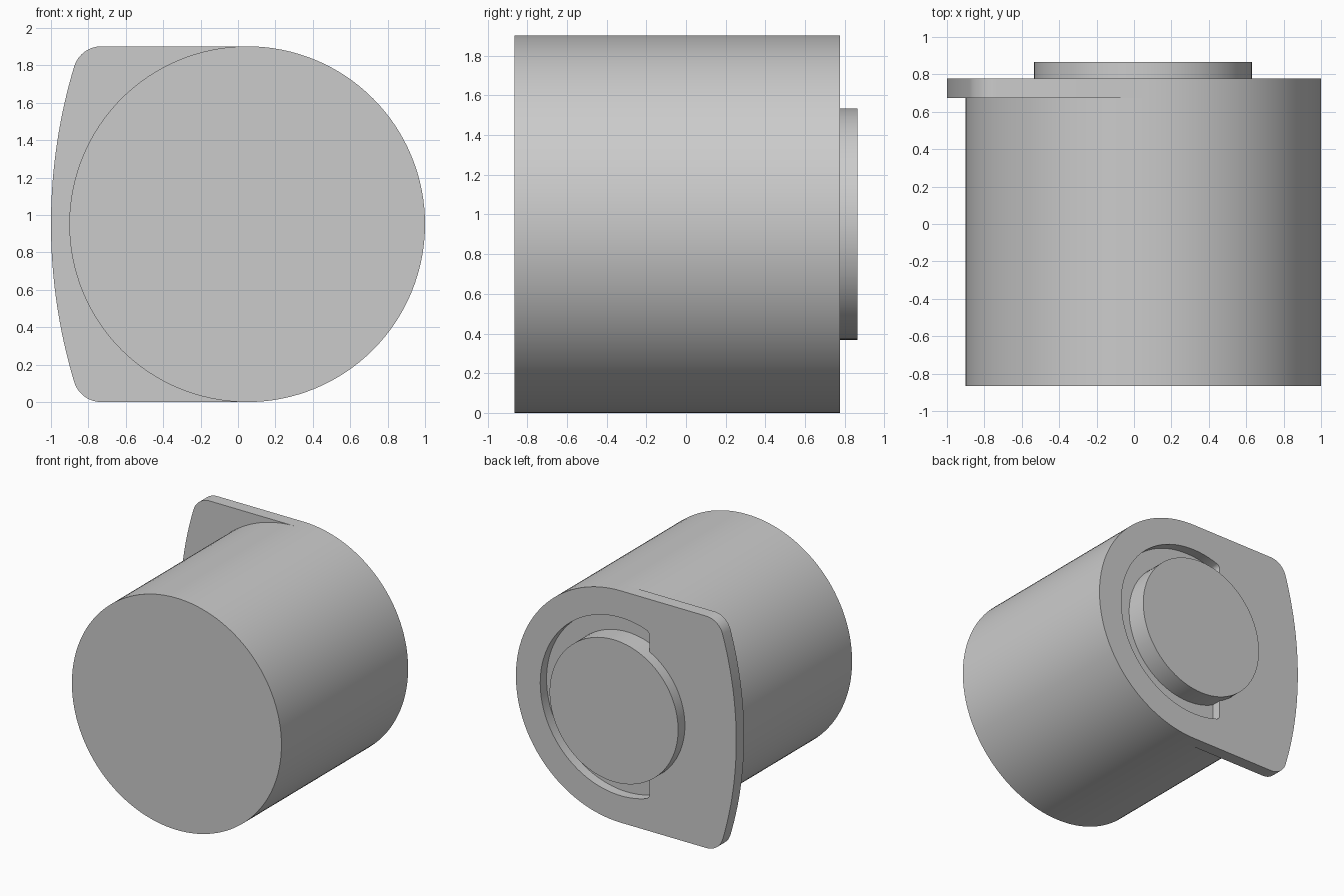
import bpy, bmesh
from math import sin, cos, pi, sqrt, atan2, asin, radians

if "Cube" in bpy.data.objects:
    bpy.data.objects.remove(bpy.data.objects["Cube"])

R = 0.951            # drum radius
CX, CZ = 0.049, R    # drum axis
Y0, YB, YG, YF, Y1 = -0.865, 0.675, 0.695, 0.777, 0.865


def arc(cx, cz, r, a0, a1, n):
    return [(cx + r * cos(a0 + (a1 - a0) * i / n),
             cz + r * sin(a0 + (a1 - a0) * i / n)) for i in range(n + 1)]


def extrude(name, profile, ya, yb):
    """Solid made by pushing an (x, z) outline along y; outline is around the axis."""
    bm = bmesh.new()
    face = bm.faces.new([bm.verts.new((x, ya, z + CZ)) for x, z in profile])
    ext = bmesh.ops.extrude_face_region(bm, geom=[face])
    moved = [v for v in ext["geom"] if isinstance(v, bmesh.types.BMVert)]
    bmesh.ops.translate(bm, verts=moved, vec=(0, yb - ya, 0))
    bmesh.ops.recalc_face_normals(bm, faces=bm.faces)
    mesh = bpy.data.meshes.new(name)
    bm.to_mesh(mesh)
    bm.free()
    ob = bpy.data.objects.new(name, mesh)
    bpy.context.collection.objects.link(ob)
    return ob


def mirrored(upper):
    """Close an outline whose upper half runs from right to left."""
    return upper + [(x, -z) for x, z in reversed(upper) if abs(z) > 1e-6]


# Main drum and rear round boss
drum = extrude("drum", arc(CX, 0, R, 0, 2 * pi, 128)[:-1], Y0, YB)
boss = extrude("round_boss", arc(CX, 0, 0.583, 0, 2 * pi, 96)[:-1], YG, Y1)

# Rear flange: round on one side, bowed edge with rounded corners on the other
BOW, tx = 2.93, -0.73
bx = BOW - 1
r = (BOW**2 - (bx - tx)**2 - R**2) / (2 * (BOW - R))
corner = atan2(R - r, tx - bx)
upper = arc(CX, 0, R, 0, pi / 2, 32)
upper += arc(tx, R - r, r, pi / 2, corner, 12)
upper += arc(bx, 0, BOW, corner, pi, 16)[1:]
flange = extrude("flange", mirrored(upper), YB, YF)

# Recess around the boss, cut off straight with small rounded corners
GR, fr, end = 0.73, 0.04, -0.26
fx = end + fr
fz = sqrt((GR - fr)**2 - fx**2)
a = atan2(fz, fx)
upper = arc(CX, 0, GR, 0, a, 48) + arc(CX + fx, fz, fr, a, pi, 8)[1:]
cutter = extrude("recess_cutter", mirrored(upper), YG, YF + 0.2)
cutter.hide_render = True
mod = flange.modifiers.new("recess", "BOOLEAN")
mod.operation = "DIFFERENCE"
mod.solver = "EXACT"
mod.object = cutter
bpy.context.view_layer.objects.active = flange
bpy.ops.object.modifier_apply(modifier=mod.name)
bpy.data.objects.remove(cutter)

# Smooth curved walls, crisp rims
bpy.ops.object.select_all(action="DESELECT")
for ob in (drum, boss, flange):
    ob.select_set(True)
bpy.ops.object.shade_smooth_by_angle(angle=radians(30))
